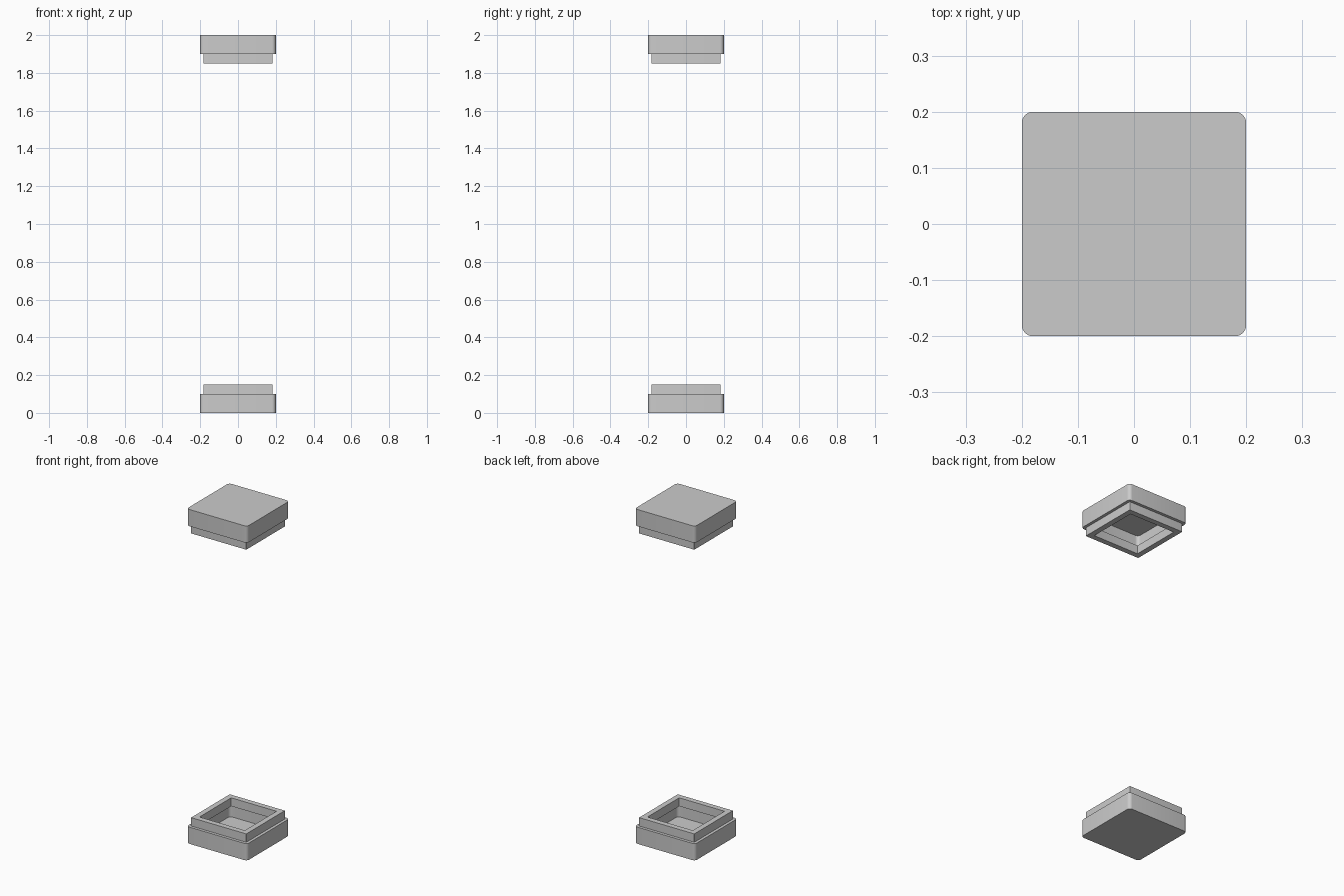
import bpy, bmesh, math

if "Cube" in bpy.data.objects:
    bpy.data.objects.remove(bpy.data.objects["Cube"])


def rounded_square(h, r, seg=6):
    pts = []
    for k, (sx, sy) in enumerate([(1, 1), (-1, 1), (-1, -1), (1, -1)]):
        for i in range(seg + 1):
            a = math.pi / 2 * (k + i / seg)
            pts.append((sx * (h - r) + r * math.cos(a), sy * (h - r) + r * math.sin(a)))
    return pts


def cup(name, loops, flip):
    """Closed skin through (half width, corner radius, z) loops, capped both ends."""
    bm = bmesh.new()
    rings = []
    for h, r, z in loops:
        z = 2 - z if flip else z
        rings.append([bm.verts.new((x, y, z)) for x, y in rounded_square(h, r)])
    for a, b in zip(rings, rings[1:]):
        n = len(a)
        for i in range(n):
            j = (i + 1) % n
            bm.faces.new((a[i], a[j], b[j], b[i]))
    bm.faces.new(rings[0])
    bm.faces.new(rings[-1])
    bmesh.ops.recalc_face_normals(bm, faces=bm.faces)
    me = bpy.data.meshes.new(name)
    bm.to_mesh(me)
    bm.free()
    ob = bpy.data.objects.new(name, me)
    bpy.context.collection.objects.link(ob)
    bpy.context.view_layer.objects.active = ob
    ob.select_set(True)
    bpy.ops.object.shade_smooth_by_angle(angle=math.radians(30))
    ob.select_set(False)


# outer body, stepped lip, overhanging lip opening, wider thin-walled cavity and floor
R = 0.001
LOOPS = [(0.2, 0.02, 0), (0.2, 0.02, 0.1), (0.1825, R, 0.1), (0.1825, R, 0.15),
         (0.15, R, 0.15), (0.15, R, 0.1), (0.18, 0.02, 0.1), (0.18, 0.02, 0.02)]
cup("bottom_cap", LOOPS, False)
cup("top_cap", LOOPS, True)
